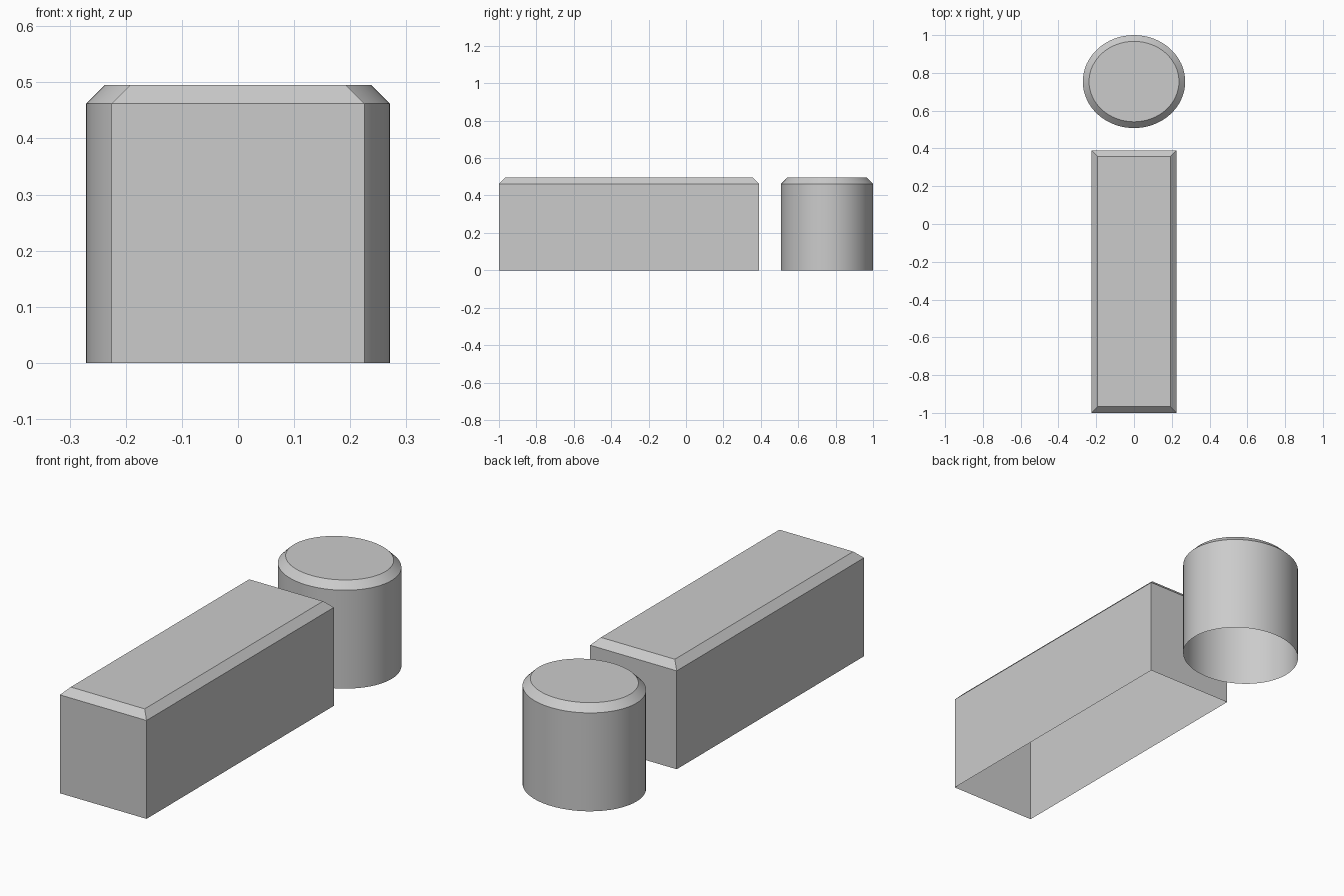
import bpy
from math import cos, sin, tau

cube = bpy.data.objects.get("Cube")
if cube:
    bpy.data.objects.remove(cube, do_unlink=True)

grey = bpy.data.materials.new("plain_grey")
grey.use_nodes = True
colour = (0.6, 0.6, 0.6, 1)
grey.diffuse_color = colour
grey.node_tree.nodes["Principled BSDF"].inputs["Base Color"].default_value = colour

SHOULDER, TOP, CHAMFER = 0.462, 0.495, 0.033


def open_block(name, outline, centre_y):
    """Stack three copies of an outline into a chamfered shell with an open base."""
    rings = [(0, 0), (SHOULDER, 0), (TOP, CHAMFER)]
    verts = [(x, y, z) for z, inset in rings for x, y in outline(inset)]
    n = len(verts) // len(rings)
    faces = [(r * n + i, r * n + (i + 1) % n, (r + 1) * n + (i + 1) % n, (r + 1) * n + i)
             for r in range(len(rings) - 1) for i in range(n)]
    faces.append(tuple(range(2 * n, 3 * n)))
    mesh = bpy.data.meshes.new(name)
    mesh.from_pydata(verts, [], faces)
    mesh.materials.append(grey)
    obj = bpy.data.objects.new(name, mesh)
    obj.location.y = centre_y
    bpy.context.collection.objects.link(obj)
    return obj


def rectangle(inset):
    x, y = 0.225 - inset, 0.695 - inset
    return [(-x, -y), (x, -y), (x, y), (-x, y)]


def oval(inset, sides=64):
    rx, ry = 0.271 - inset, 0.246 - inset
    return [(rx * cos(tau * i / sides), ry * sin(tau * i / sides)) for i in range(sides)]


# Long bar with crisp flat faces
open_block("long_bar", rectangle, -0.305)

# Oval drum behind it, smooth around its side
drum = open_block("oval_drum", oval, 0.754)
bpy.ops.object.select_all(action="DESELECT")
drum.select_set(True)
bpy.context.view_layer.objects.active = drum
bpy.ops.object.shade_smooth_by_angle(angle=0.5)
